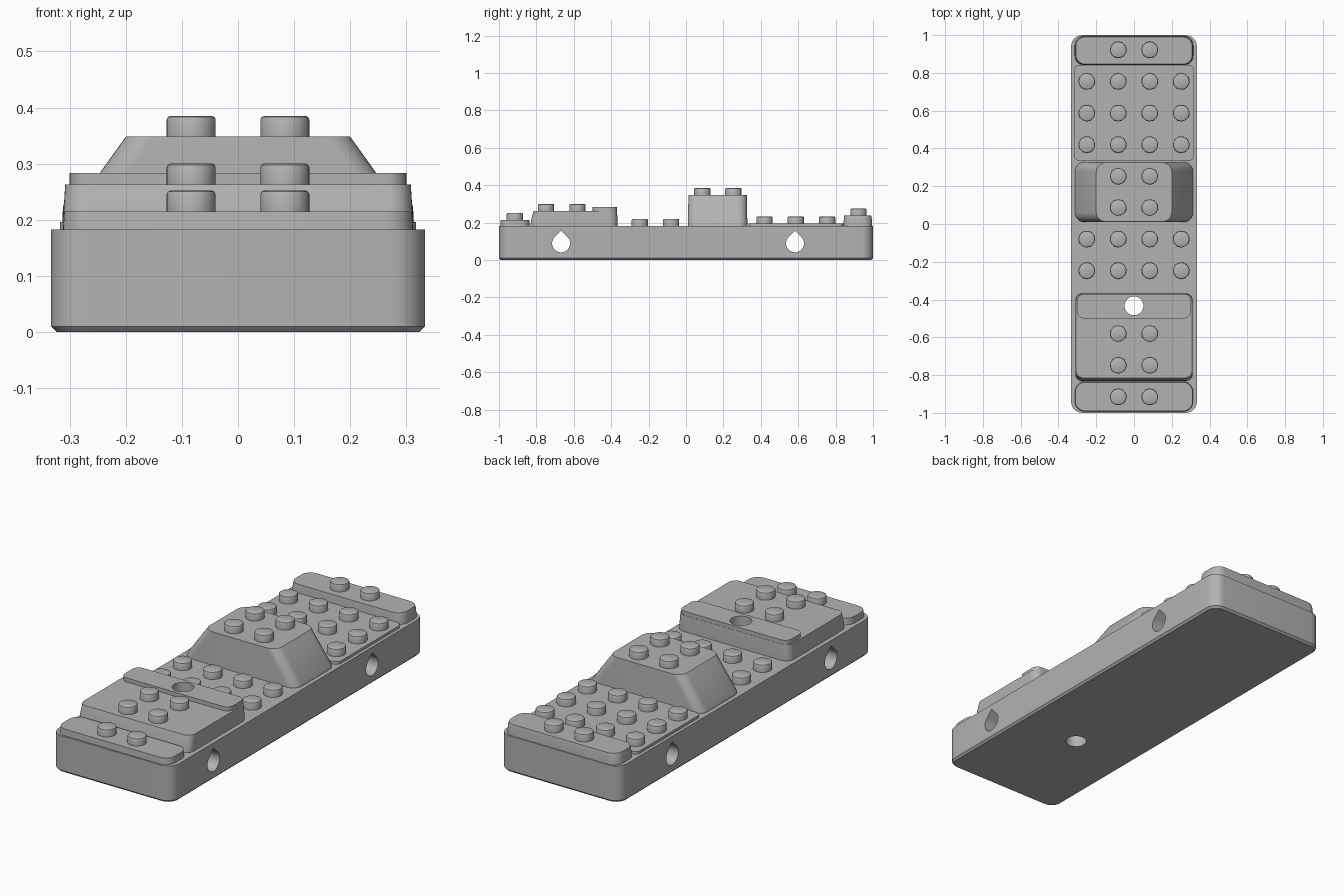
import bpy, bmesh
from math import cos, sin, pi, radians

cube = bpy.data.objects.get("Cube")
if cube:
    bpy.data.objects.remove(cube)

grey = bpy.data.materials.new("plain_grey")
grey.use_nodes = True
COLOUR = (0.45, 0.45, 0.45, 1)
grey.diffuse_color = COLOUR
grey.node_tree.nodes["Principled BSDF"].inputs["Base Color"].default_value = COLOUR


def loft(name, rings):
    """Skin a stack of closed point rings and cap both ends."""
    bm = bmesh.new()
    rows = [[bm.verts.new(p) for p in ring] for ring in rings]
    n = len(rows[0])
    for low, high in zip(rows, rows[1:]):
        for i in range(n):
            j = (i + 1) % n
            bm.faces.new((low[i], low[j], high[j], high[i]))
    bm.faces.new(rows[0][::-1])
    bm.faces.new(rows[-1])
    bmesh.ops.recalc_face_normals(bm, faces=bm.faces)
    mesh = bpy.data.meshes.new(name)
    bm.to_mesh(mesh)
    bm.free()
    mesh.materials.append(grey)
    obj = bpy.data.objects.new(name, mesh)
    bpy.context.collection.objects.link(obj)
    return obj


def slab(hx, y0, y1, z, r, steps=8):
    """Rounded rectangle ring at height z."""
    corners = [(hx - r, y1 - r), (r - hx, y1 - r), (r - hx, y0 + r), (hx - r, y0 + r)]
    ring = []
    for quarter, (cx, cy) in enumerate(corners):
        for k in range(steps + 1):
            a = (quarter + k / steps) * pi / 2
            ring.append((cx + r * cos(a), cy + r * sin(a), z))
    return ring


def disc(x, y, z, r, n=32):
    return [(x + r * cos(2 * pi * i / n), y + r * sin(2 * pi * i / n), z) for i in range(n)]


def teardrop(x, y, z, r, n=28):
    """Round hole section with a pointed top, lying in the YZ plane."""
    ring = [(x, y, z + r * 1.42)]
    for i in range(n + 1):
        a = radians(135 + 270 * i / n)
        ring.append((x, y + r * cos(a), z + r * sin(a)))
    return ring


def cut(obj, cutters):
    for c in cutters:
        m = obj.modifiers.new("hole", 'BOOLEAN')
        m.operation = 'DIFFERENCE'
        m.solver = 'EXACT'
        m.object = c
    bpy.context.view_layer.update()
    result = obj.evaluated_get(bpy.context.evaluated_depsgraph_get())
    mesh = bpy.data.meshes.new_from_object(result)
    obj.modifiers.clear()
    obj.data = mesh


DECK = 0.183
parts = []

# Main body with chamfered bottom edge
base = loft("base", [slab(0.323, -0.99, 0.99, 0, 0.05),
                     slab(0.333, -1, 1, 0.01, 0.06),
                     slab(0.333, -1, 1, DECK, 0.06)])

# Front raised block and the bar on its rear edge
front_block = loft("front_block", [slab(0.311, -0.832, -0.366, DECK, 0.04),
                                   slab(0.311, -0.828, -0.366, 0.215, 0.04),
                                   slab(0.308, -0.815, -0.369, 0.263, 0.04)])
bar = loft("cross_bar", [slab(0.3, -0.5, -0.37, 0.263, 0.035),
                         slab(0.3, -0.5, -0.37, 0.283, 0.035)])

# End plates, rear deck plate and the sloped central block
front_plate = loft("front_plate", [slab(0.312, -0.992, -0.836, DECK, 0.05),
                                   slab(0.31, -0.99, -0.838, 0.215, 0.05)])
rear_plate = loft("rear_plate", [slab(0.314, 0.842, 0.995, DECK, 0.05),
                                 slab(0.312, 0.844, 0.993, 0.222, 0.05),
                                 slab(0.308, 0.846, 0.99, 0.238, 0.05)])
deck_plate = loft("deck_plate", [slab(0.317, 0.333, 0.843, DECK, 0.03),
                                 slab(0.317, 0.333, 0.843, 0.196, 0.03)])
slope_block = loft("slope_block", [slab(0.312, 0.01, 0.328, DECK, 0.05),
                                   slab(0.31, 0.01, 0.328, 0.195, 0.05),
                                   slab(0.2, 0.013, 0.325, 0.348, 0.05)])
parts += [base, front_block, bar, front_plate, rear_plate, deck_plate, slope_block]

# Holes: two teardrops across the body, one round hole straight down
side_cutters = [loft("side_cutter", [teardrop(x, y, 0.089, 0.048) for x in (-0.5, 0.5)])
                for y in (-0.668, 0.583)]
down_cutter = loft("down_cutter", [disc(0, -0.433, z, 0.05) for z in (-0.1, 0.5)])
cut(base, side_cutters + [down_cutter])
cut(front_block, [down_cutter])
cut(bar, [down_cutter])
for c in side_cutters + [down_cutter]:
    bpy.data.objects.remove(c)

# Round studs, one entry per row: y, surface height, wide row or not
STUD_ROWS = [(-0.915, 0.215, False), (-0.748, 0.263, False), (-0.58, 0.263, False),
             (-0.247, DECK, True), (-0.08, DECK, True),
             (0.087, 0.348, False), (0.253, 0.348, False),
             (0.42, 0.196, True), (0.587, 0.196, True), (0.755, 0.196, True),
             (0.922, 0.238, False)]
R, H = 0.0435, 0.037
for y, z, wide in STUD_ROWS:
    for x in ((-0.25, -0.0835, 0.0835, 0.25) if wide else (-0.0835, 0.0835)):
        parts.append(loft("stud", [disc(x, y, z, R), disc(x, y, z + H - 0.006, R),
                                   disc(x, y, z + H - 0.002, R - 0.002),
                                   disc(x, y, z + H, R - 0.006)]))

# Smooth the round corners, keep hard edges crisp
bpy.ops.object.select_all(action='DESELECT')
for obj in parts:
    obj.select_set(True)
bpy.context.view_layer.objects.active = base
bpy.ops.object.shade_smooth_by_angle(angle=radians(30))
